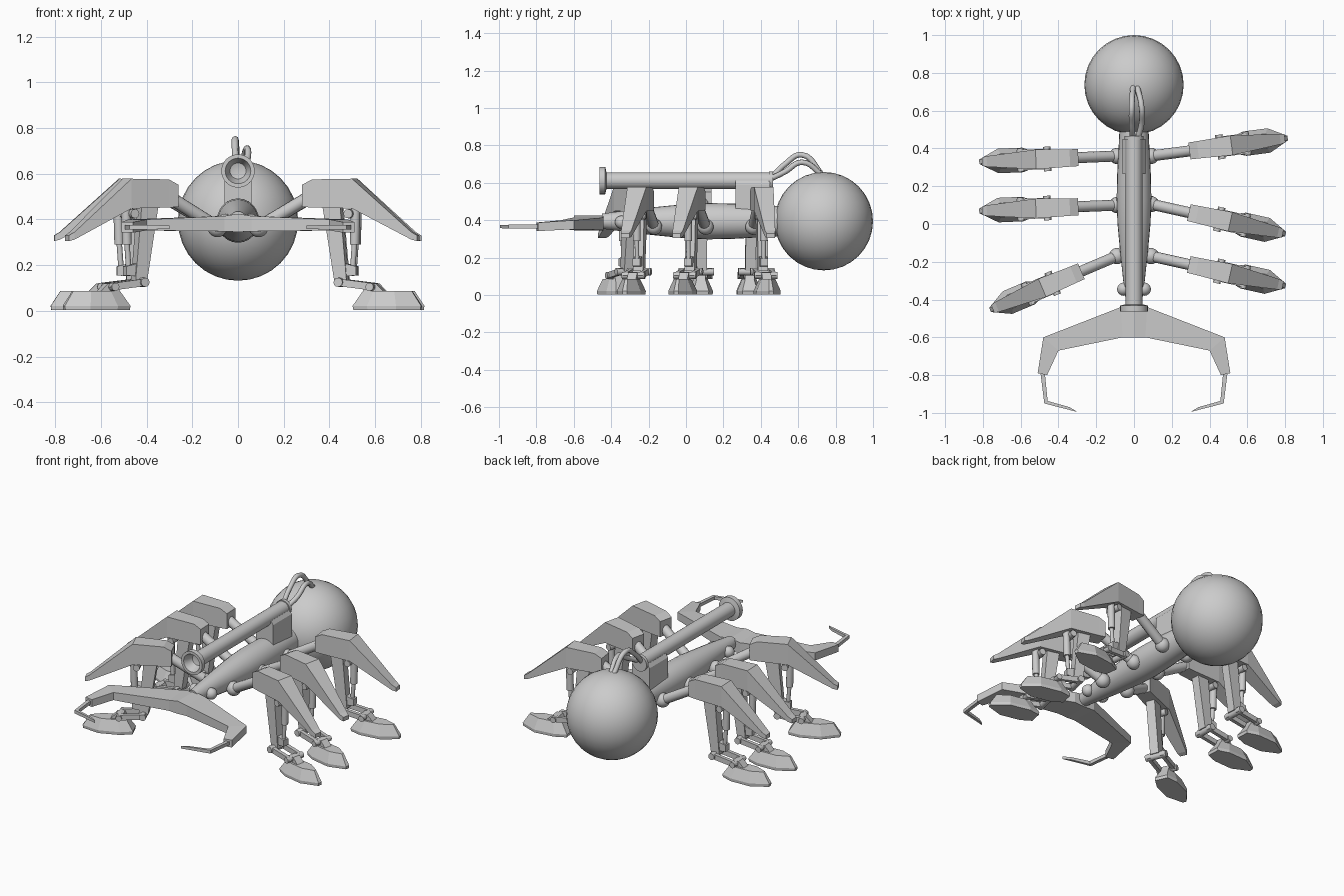
import bpy
import bmesh
from math import cos, sin, pi, radians
from mathutils import Matrix, Vector

cube = bpy.data.objects.get("Cube")
if cube:
    bpy.data.objects.remove(cube, do_unlink=True)

smooth_objects = []


def loft_mesh(name, rings):
    """Skin a list of equal-sized point rings and close both ends."""
    bm = bmesh.new()
    loops = [[bm.verts.new(p) for p in ring] for ring in rings]
    n = len(loops[0])
    for a, b in zip(loops, loops[1:]):
        for i in range(n):
            j = (i + 1) % n
            bm.faces.new((a[i], a[j], b[j], b[i]))
    bm.faces.new(loops[0])
    bm.faces.new(loops[-1])
    bmesh.ops.remove_doubles(bm, verts=bm.verts, dist=0.0001)
    bmesh.ops.recalc_face_normals(bm, faces=bm.faces)
    mesh = bpy.data.meshes.new(name)
    bm.to_mesh(mesh)
    bm.free()
    return mesh


def place(name, mesh, matrix=Matrix(), smooth=False):
    ob = bpy.data.objects.new(name, mesh)
    ob.matrix_world = matrix
    bpy.context.collection.objects.link(ob)
    if smooth:
        smooth_objects.append(ob)
    return ob


def rod(name, a, b, r, sides=12, r_end=None):
    a, b = Vector(a), Vector(b)
    turn = (b - a).to_track_quat('Z', 'Y')
    r_end = r if r_end is None else r_end
    angles = [2 * pi * i / sides for i in range(sides)]
    return loft_mesh(name, [[p + turn @ Vector((q * cos(t), q * sin(t), 0)) for t in angles]
                            for p, q in ((a, r), (b, r_end))])


def lathe_y(name, profile, z, sides=24, width=1.0):
    """Revolve (radius, y) pairs about a line along y at height z."""
    angles = [2 * pi * i / sides for i in range(sides)]
    return loft_mesh(name, [[(max(r, 1e-5) * width * cos(t), y, z + max(r, 1e-5) * sin(t))
                             for t in angles] for r, y in profile])


def bars(name, sections):
    """Box-like loft along x from (x, bottom, top, half_width) sections."""
    return loft_mesh(name, [[(x, -w, lo), (x, w, lo), (x, w, hi), (x, -w, hi)]
                            for x, lo, hi, w in sections])


def plate(name, outline, y0, y1):
    """Extrude an xz outline from y0 to y1."""
    return loft_mesh(name, [[(x, y, z) for x, z in outline] for y in (y0, y1)])


def ball(name, centre, r, segments=16, rings=10):
    bm = bmesh.new()
    bmesh.ops.create_uvsphere(bm, u_segments=segments, v_segments=rings, radius=r)
    bmesh.ops.translate(bm, verts=bm.verts, vec=centre)
    mesh = bpy.data.meshes.new(name)
    bm.to_mesh(mesh)
    bm.free()
    return mesh


# Abdomen sphere and spindle thorax
place("abdomen", ball("abdomen", (0, 0.737, 0.395), 0.263, 32, 16), smooth=True)
thorax_profile = [(0.04, -0.45), (0.06, -0.3), (0.075, -0.17), (0.092, 0),
                  (0.097, 0.12), (0.094, 0.26), (0.086, 0.4), (0.08, 0.52)]
place("thorax", lathe_y("thorax", thorax_profile, 0.395, width=0.95), smooth=True)

# Back cannon with dished muzzle and its mount
cannon_profile = [(0, -0.395), (0.035, -0.405), (0.056, -0.462), (0.073, -0.462),
                  (0.073, -0.432), (0.044, -0.425), (0.044, 0.445), (0.05, 0.445),
                  (0.05, 0.465), (0, 0.465)]
place("cannon", lathe_y("cannon", cannon_profile, 0.612), smooth=True)
place("cannon_mount", plate("cannon_mount", [(-0.06, 0.44), (0.06, 0.44), (0.06, 0.59),
                                             (0.045, 0.612), (-0.045, 0.612), (-0.06, 0.59)],
                            0.265, 0.45))

# Hoses from the cannon to the abdomen
for name, side, height in (("left_hose", 0.04, 0.71), ("right_hose", -0.012, 0.75)):
    curve = bpy.data.curves.new(name, 'CURVE')
    curve.dimensions = '3D'
    curve.bevel_depth = 0.015
    curve.bevel_resolution = 2
    curve.resolution_u = 6
    spline = curve.splines.new('BEZIER')
    path = [(side * 0.5, 0.45, 0.62), (side, 0.53, height - 0.05),
            (side, 0.62, height), (side * 0.4, 0.73, 0.64)]
    spline.bezier_points.add(len(path) - 1)
    for point, co in zip(spline.bezier_points, path):
        point.co = co
        point.handle_left_type = point.handle_right_type = 'AUTO'
    place(name, curve)

# Mandibles: (inner xy, outer xy, bottom, top), mirrored across x


def mandible(name, sections):
    rings = [[(*i, lo), (*o, lo), (*o, hi), (*i, hi)] for i, o, lo, hi in sections]
    ob = place(name, loft_mesh(name, rings))
    ob.modifiers.new("mirror", 'MIRROR')


mandible("mandible_arms", [((0, -0.6), (0, -0.44), 0.345, 0.425),
                           ((0.06, -0.6), (0.07, -0.44), 0.348, 0.415),
                           ((0.4, -0.67), (0.48, -0.6), 0.352, 0.4),
                           ((0.46, -0.8), (0.51, -0.79), 0.342, 0.388)])
mandible("mandible_claws", [((0.472, -0.79), (0.495, -0.79), 0.355, 0.376),
                            ((0.457, -0.937), (0.475, -0.95), 0.355, 0.376),
                            ((0.34, -0.97), (0.3, -0.995), 0.358, 0.374)])
for side, x in (("left", 0.055), ("right", -0.055)):
    place(side + "_mandible_joint", ball("mandible_joint", (x, -0.345, 0.39), 0.035), smooth=True)

# One leg, built outward along x from the hip, shared by all six
foot_outline = [(0.43, -0.04), (0.5, -0.065), (0.63, -0.065), (0.73, -0.012),
                (0.73, 0.012), (0.63, 0.065), (0.5, 0.065), (0.43, 0.04)]


def foot_ring(z, length, width):
    return [(0.58 + (x - 0.58) * length, y * width, z) for x, y in foot_outline]


leg_parts = {
    "hip": (ball("hip", (0, 0, 0.365), 0.043), True),
    "thigh": (rod("thigh", (0, 0, 0.365), (0.25, 0, 0.51), 0.029), True),
    "armor": (bars("armor", [(0.205, 0.455, 0.552, 0.045), (0.25, 0.452, 0.575, 0.046),
                             (0.43, 0.448, 0.578, 0.052), (0.69, 0.312, 0.345, 0.028),
                             (0.715, 0.305, 0.33, 0.022)]), False),
    "shin": (plate("shin", [(0.29, 0.47), (0.37, 0.47), (0.4, 0.13), (0.345, 0.13)],
                   -0.027, 0.027), False),
    "piston_sleeve": (rod("piston_sleeve", (0.435, 0, 0.46), (0.43, 0, 0.29), 0.021), True),
    "piston_rod": (rod("piston_rod", (0.43, 0, 0.3), (0.42, 0, 0.16), 0.012), True),
    "piston_bracket": (plate("piston_bracket", [(0.37, 0.15), (0.44, 0.155), (0.44, 0.195),
                                                (0.38, 0.21)], -0.02, 0.02), False),
    "knee_pin": (rod("knee_pin", (0.41, -0.045, 0.425), (0.41, 0.045, 0.425), 0.02), True),
    "ankle_pin": (rod("ankle_pin", (0.37, -0.065, 0.125), (0.37, 0.065, 0.125), 0.02), True),
    "foot_pin": (rod("foot_pin", (0.51, -0.062, 0.105), (0.51, 0.062, 0.105), 0.018), True),
    "foot_bracket": (plate("foot_bracket", [(0.47, 0.08), (0.57, 0.08), (0.53, 0.12),
                                            (0.49, 0.12)], -0.025, 0.025), False),
    "foot": (loft_mesh("foot", [foot_ring(0.004, 0.98, 0.98), foot_ring(0.022, 1, 1),
                                foot_ring(0.086, 0.72, 0.58)]), False),
}
link_outline = [(0.355, 0.11), (0.515, 0.09), (0.53, 0.105), (0.515, 0.122), (0.355, 0.142)]
for end, y in (("front", -0.043), ("rear", 0.043)):
    name = "ankle_link_" + end
    leg_parts[name] = (plate(name, link_outline, y - 0.011, y + 0.011), False)

# Hip position and outward heading of every leg
legs = [("left_rear", 0.09, 0.36, 7.5), ("left_middle", 0.09, 0.105, -12.5),
        ("left_front", 0.09, -0.17, -12.5), ("right_rear", -0.09, 0.36, 182.4),
        ("right_middle", -0.09, 0.1, 182.4), ("right_front", -0.09, -0.17, 203)]
for leg, x, y, heading in legs:
    matrix = Matrix.Translation((x, y, 0)) @ Matrix.Rotation(radians(heading), 4, 'Z')
    for part, (mesh, smooth) in leg_parts.items():
        place(leg + "_" + part, mesh, matrix, smooth)

# Smooth shading on the round parts
bpy.ops.object.select_all(action='DESELECT')
for ob in smooth_objects:
    for face in ob.data.polygons:
        face.use_smooth = True
    ob.select_set(True)
bpy.context.view_layer.objects.active = smooth_objects[0]
bpy.ops.object.shade_smooth_by_angle(angle=radians(35))
bpy.ops.object.select_all(action='DESELECT')
